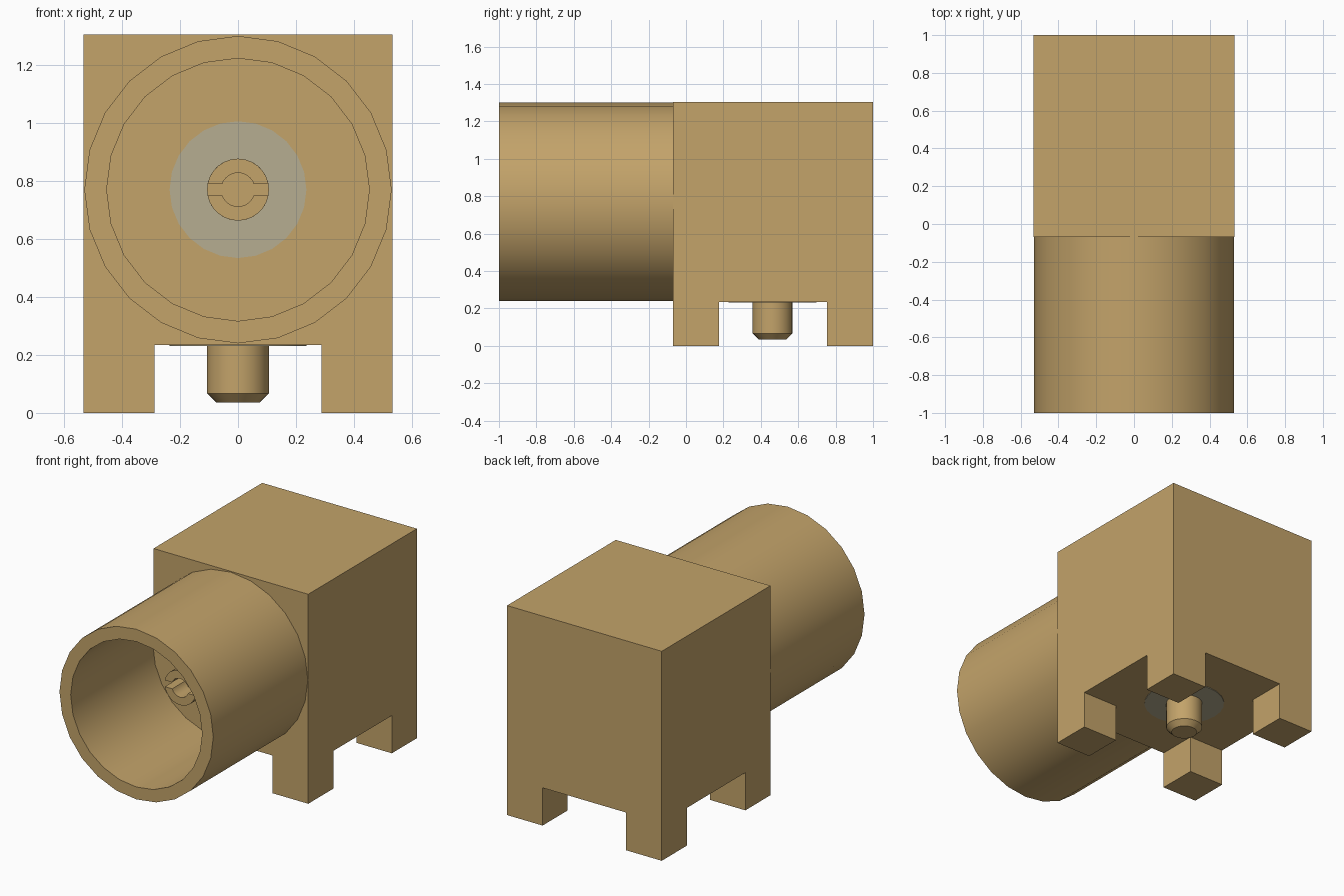
import bpy, bmesh, math
from mathutils import Matrix, Vector

if "Cube" in bpy.data.objects:
    bpy.data.objects.remove(bpy.data.objects["Cube"])

SEG = 24
AXIS_Z = 0.77      # height of the barrel axis
PIN_Y = 0.463      # depth position of the bottom pin


def material(name, rgb):
    m = bpy.data.materials.new(name)
    m.diffuse_color = (*rgb, 1)
    m.use_nodes = True
    m.node_tree.nodes["Principled BSDF"].inputs["Base Color"].default_value = m.diffuse_color
    return m


BRASS = material("brass", (0.546, 0.367, 0.144))
GREY = material("insulator grey", (0.468, 0.423, 0.283))


def finish(bm, name, mat, smooth=True):
    bmesh.ops.recalc_face_normals(bm, faces=bm.faces)
    me = bpy.data.meshes.new(name)
    bm.to_mesh(me)
    bm.free()
    me.materials.append(mat)
    ob = bpy.data.objects.new(name, me)
    bpy.context.collection.objects.link(ob)
    if smooth:
        bpy.ops.object.select_all(action='DESELECT')
        ob.select_set(True)
        bpy.context.view_layer.objects.active = ob
        bpy.ops.object.shade_smooth_by_angle(angle=math.radians(30))
    return ob


def lathe(name, profile, mat, place, closed=False):
    """Spin (radius, height) points round z, then place; open profiles get end caps."""
    bm = bmesh.new()
    rings = [[bm.verts.new(place @ Vector((r * math.sin(2 * math.pi * i / SEG),
                                           r * math.cos(2 * math.pi * i / SEG), h)))
              for i in range(SEG)] for r, h in profile]
    pairs = list(zip(rings, rings[1:]))
    if closed:
        pairs.append((rings[-1], rings[0]))
    else:
        bm.faces.new(rings[0])
        bm.faces.new(rings[-1])
    for a, b in pairs:
        for i in range(SEG):
            j = (i + 1) % SEG
            bm.faces.new((a[i], a[j], b[j], b[i]))
    return finish(bm, name, mat)


# Placement along the barrel (local z becomes world y) and at the bottom pin
ALONG_Y = Matrix.Translation((0, 0, AXIS_Z)) @ Matrix(
    ((1, 0, 0, 0), (0, 0, 1, 0), (0, 1, 0, 0), (0, 0, 0, 1)))
AT_PIN = Matrix.Translation((0, PIN_Y, 0))

# Body block, with the four corner legs extruded from its underside
bm = bmesh.new()
bmesh.ops.create_cube(bm, size=1, matrix=Matrix.Translation((0, 0.465, 0.77))
                      @ Matrix.Diagonal((1.066, 1.07, 1.07, 1)))
for co, no in (((-0.288, 0, 0), (1, 0, 0)), ((0.288, 0, 0), (1, 0, 0)),
               ((0, 0.177, 0), (0, 1, 0)), ((0, 0.753, 0), (0, 1, 0))):
    bmesh.ops.bisect_plane(bm, geom=bm.verts[:] + bm.edges[:] + bm.faces[:],
                           plane_co=co, plane_no=no)
corners = []
for f in bm.faces:
    c = f.calc_center_median()
    if c.z < 0.24 and abs(c.x) > 0.288 and not 0.177 < c.y < 0.753:
        corners.append(f)
for f in corners:
    new = bmesh.ops.extrude_face_region(bm, geom=[f])["geom"]
    bmesh.ops.translate(bm, vec=(0, 0, -0.235),
                        verts=[v for v in new if isinstance(v, bmesh.types.BMVert)])
    bmesh.ops.delete(bm, geom=[f], context='FACES_ONLY')
bmesh.ops.dissolve_limit(bm, angle_limit=0.01, verts=bm.verts, edges=bm.edges)
finish(bm, "body_with_legs", BRASS, smooth=False)

# Hollow barrel with a recessed annular floor
lathe("barrel", [(0.236, -0.05), (0.53, -0.05), (0.53, -1), (0.453, -1),
                 (0.453, -0.19), (0.236, -0.19)], BRASS, ALONG_Y, closed=True)

# Insulators in the barrel floor and round the bottom pin
lathe("barrel_insulator", [(0.236, -0.19), (0.236, -0.06)], GREY, ALONG_Y)
lathe("bottom_insulator", [(0.236, 0.231), (0.236, 0.3)], GREY, AT_PIN)

# Bottom pin with chamfered tip
lathe("bottom_pin", [(0.075, 0.035), (0.107, 0.067), (0.107, 0.26)], BRASS, AT_PIN)

# Centre contact: solid root, then two half tubes leaving a slot
lathe("contact_root", [(0.107, -0.34), (0.107, -0.15)], BRASS, ALONG_Y)
for side, label in ((1, "upper"), (-1, "lower")):
    bm = bmesh.new()
    pts = []
    for r, order in ((0.107, 1), (0.058, -1)):
        a0 = math.asin(0.02 / r)
        arc = [a0 + (math.pi - 2 * a0) * i / 12 for i in range(13)][::order]
        pts += [(r * math.cos(a), side * r * math.sin(a)) for a in arc]
    face = bm.faces.new([bm.verts.new((x, -0.57, AXIS_Z + z)) for x, z in pts])
    new = bmesh.ops.extrude_face_region(bm, geom=[face], use_keep_orig=True)["geom"]
    bmesh.ops.translate(bm, vec=(0, 0.23, 0),
                        verts=[v for v in new if isinstance(v, bmesh.types.BMVert)])
    finish(bm, f"contact_{label}_half", BRASS)
